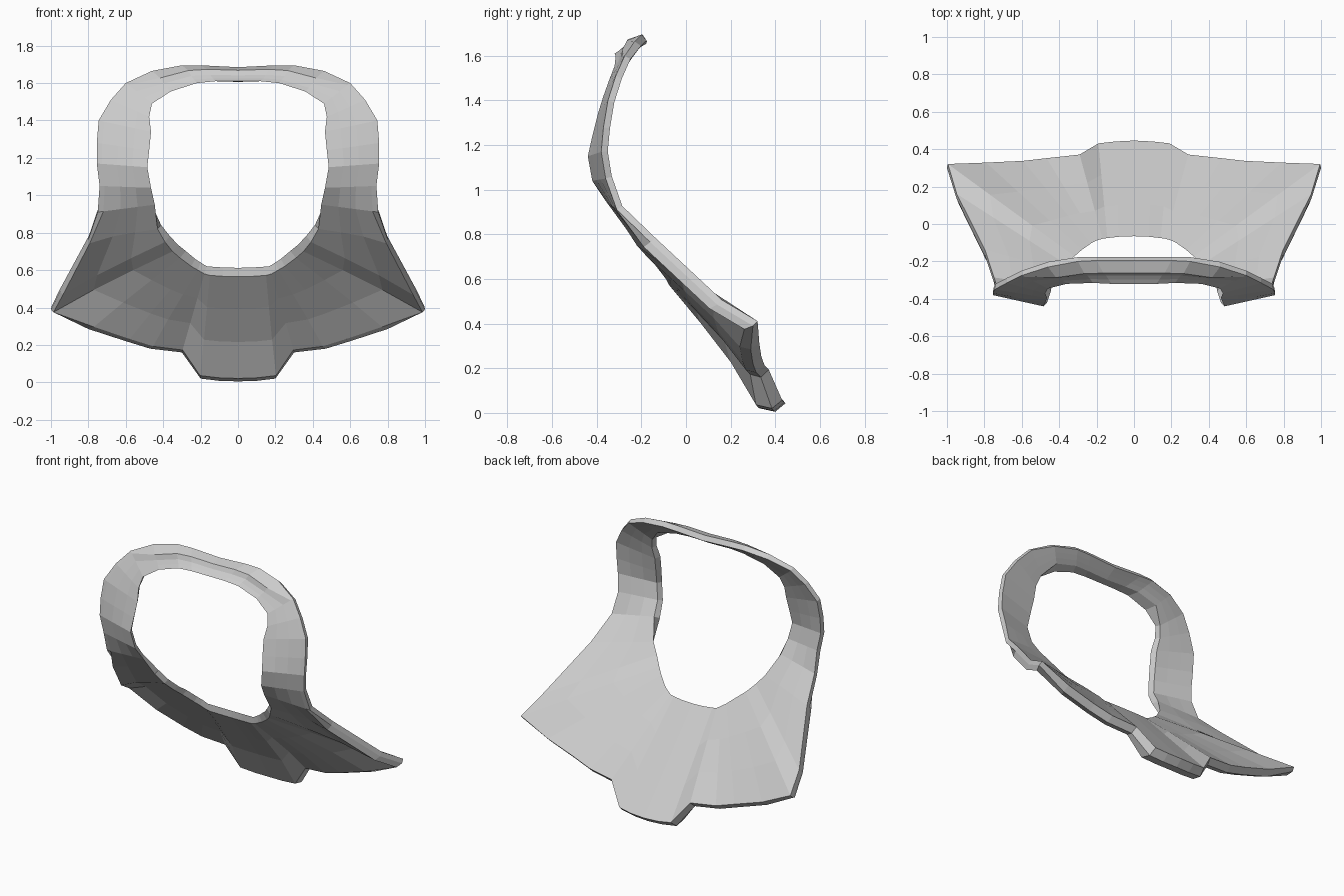
import bpy
import bmesh
from mathutils import Vector

default_cube = bpy.data.objects.get("Cube")
if default_cube:
    bpy.data.objects.remove(default_cube, do_unlink=True)

# One flat grey for the whole part
grey = bpy.data.materials.new("mid grey")
grey.use_nodes = True
colour = (0.6, 0.6, 0.6, 1)
grey.diffuse_color = colour
grey.node_tree.nodes["Principled BSDF"].inputs["Base Color"].default_value = colour

# Left half of the collar, top to bottom: inner edge point, outer edge point
top_band = [
    ((0, -.32, 1.61), (0, -.195, 1.685)),
    ((.12, -.32, 1.61), (.2, -.195, 1.695)),
    ((.22, -.315, 1.6), (.3, -.2, 1.695)),
    ((.36, -.32, 1.555), (.46, -.23, 1.665)),
]
side_arm = [
    ((.46, -.345, 1.49), (.6, -.275, 1.6)),
    ((.475, -.37, 1.42), (.68, -.315, 1.51)),
    ((.465, -.395, 1.34), (.745, -.35, 1.4)),
    ((.475, -.42, 1.24), (.755, -.37, 1.28)),
    ((.485, -.44, 1.15), (.755, -.38, 1.17)),
    ((.465, -.42, 1.04), (.74, -.36, 1.05)),
    ((.445, -.36, .95), (.75, -.31, .91)),
]
bib_side = [
    ((.43, -.265, .82), (.8, -.16, .765)),
    ((.39, -.22, .75), (.95, .14, .485)),
    ((.35, -.175, .7), (1, .3, .39)),
]
bib_front = [
    ((.31, -.14, .665), (.8, .29, .285)),
    ((.25, -.105, .62), (.6, .3, .22)),
    ((.215, -.09, .6), (.47, .315, .18)),
    ((.18, -.08, .58), (.3, .335, .16)),
]
tab = [
    ((.15, -.075, .572), (.2, .385, .02)),
    ((.08, -.068, .567), (.1, .395, .008)),
    ((0, -.065, .565), (0, .4, .005)),
]

# Per section: inner and outer thickness, front bulge, ridge position, inner pinch
sections = [
    (top_band, .035, .035, .02, .55, .35),
    (side_arm, .03, .03, 0, .9, .08),
    (bib_side, .03, .03, .035, .97, -.04),
    (bib_front, .03, .05, .025, .93, -.05),
    (tab, .03, .06, .045, .92, -.05),
]
stations = []
for points, *style in sections:
    for inner, outer in points:
        stations.append((Vector(inner), Vector(outer), style))


def backward(i):
    """Unit direction from the front surface to the back at a station."""
    before = stations[max(i - 1, 0)]
    after = stations[min(i + 1, len(stations) - 1)]
    along = (after[0] + after[1]) - (before[0] + before[1])
    inner, outer, _ = stations[i]
    normal = along.cross(outer - inner)
    if inner.x == 0:
        normal.x = 0
    if normal.y < 0:
        normal.negate()
    return normal.normalized()


def cross_section(i):
    """Closed loop of points: across the front, round the rim, across the back."""
    inner, outer, (thin, thick, bulge, ridge, pinch) = stations[i]
    back = backward(i)
    front_row = [inner]
    for step in (1 / 3, 2 / 3, 1):
        point = inner.lerp(outer, ridge * step)
        front_row.append(point - back * bulge * step ** 4)
    back_row = []
    for step in (1, 2 / 3, 1 / 3, 0):
        across = pinch + (1 - pinch) * step
        depth = thin + (thick - thin) * step
        back_row.append(inner.lerp(outer, across) + back * depth)
    return front_row + [outer] + back_row


# Skin the neighbouring cross-sections
bm = bmesh.new()
loops = []
for i in range(len(stations)):
    loops.append([bm.verts.new(point) for point in cross_section(i)])
for here, there in zip(loops, loops[1:]):
    count = len(here)
    for j in range(count):
        k = (j + 1) % count
        bm.faces.new((here[j], here[k], there[k], there[j]))
bmesh.ops.recalc_face_normals(bm, faces=bm.faces)

mesh = bpy.data.meshes.new("collar_bib")
bm.to_mesh(mesh)
bm.free()
mesh.materials.append(grey)
collar = bpy.data.objects.new("collar_bib", mesh)
bpy.context.collection.objects.link(collar)

# Mirror the half across the middle
mirror = collar.modifiers.new("mirror", "MIRROR")
mirror.use_axis[0] = True
mirror.use_clip = True
mirror.merge_threshold = 0.001
